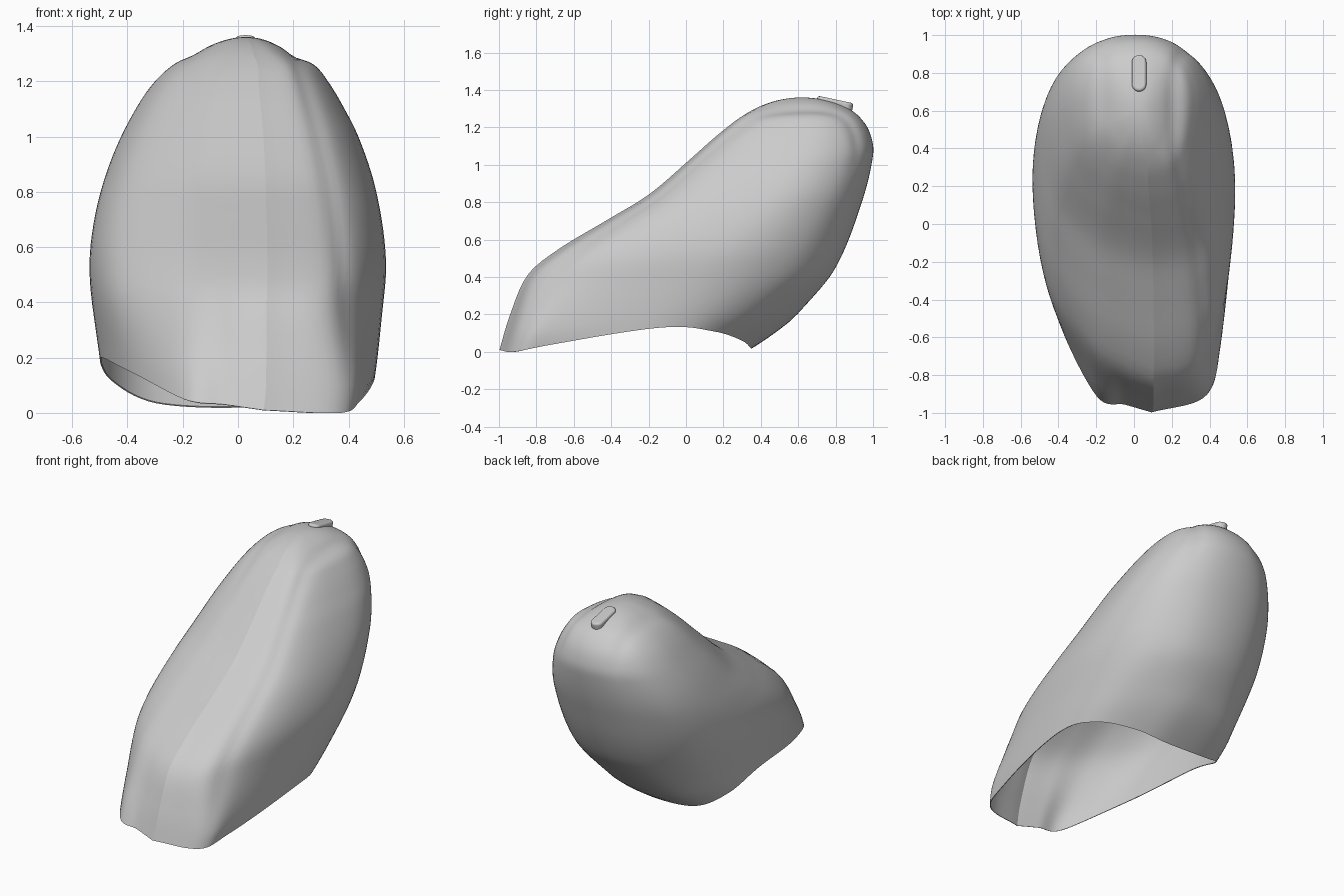
import bpy, bmesh, math
from mathutils import Vector

if "Cube" in bpy.data.objects:
    bpy.data.objects.remove(bpy.data.objects["Cube"])

HEIGHT = 1.36
STEPS = 8       # samples per section segment
ROWS = 56       # rings from rim to crown

grey = bpy.data.materials.new("plain_grey")
grey.use_nodes = True
grey.diffuse_color = (0.6, 0.6, 0.6, 1)
grey.node_tree.nodes["Principled BSDF"].inputs["Base Color"].default_value = (0.6, 0.6, 0.6, 1)


def depth(z):
    """Distance below the crown, spaced so that the dome stays round."""
    return math.sqrt(max(0.0, 1 - z / HEIGHT))


def profile(points):
    """Smooth curve through (z, value) pairs."""
    pts = sorted((depth(z), v) for z, v in points)
    n = len(pts)
    slope = []
    for i in range(n):
        a, b = pts[max(i - 1, 0)], pts[min(i + 1, n - 1)]
        slope.append((b[1] - a[1]) / (b[0] - a[0]))

    def value(z):
        q = depth(z)
        i = max(j for j in range(n - 1) if pts[j][0] <= q)
        (a, va), (b, vb) = pts[i], pts[i + 1]
        h = b - a
        t = (q - a) / h
        return (va * (1 + 2 * t) * (1 - t) ** 2 + vb * t * t * (3 - 2 * t)
                + h * t * (1 - t) * (slope[i] * (1 - t) - slope[i + 1] * t))
    return value


def spline(points):
    """Open curve through the section points, with a crease at its two ends."""
    p = [Vector(v) for v in points]
    p = [2 * p[0] - p[1]] + p + [2 * p[-1] - p[-2]]
    out = []
    for i in range(1, len(p) - 2):
        a, b, c, d = p[i - 1:i + 3]
        for k in range(STEPS):
            t = k / STEPS
            out.append(0.5 * (2 * b + (c - a) * t + (2 * a - 5 * b + 4 * c - d) * t * t
                              + (3 * b - a - 3 * c + d) * t ** 3))
    return out


# Outlines of the shell by height
front = profile([(0, -1), (.2, -.94), (.42, -.84), (.55, -.68), (.7, -.43), (.84, -.2),
                 (1.01, 0), (1.16, .17), (1.26, .3), (1.33, .44), (HEIGHT, .62)])
back = profile([(0, .33), (.1, .48), (.2, .6), (.45, .8), (.8, .94), (1.05, 1),
                (1.15, .99), (1.23, .95), (1.3, .87), (HEIGHT, .62)])
right = profile([(0, -.46), (.2, -.5), (.5, -.537), (.7, -.52), (.9, -.465), (1.1, -.37),
                 (1.2, -.3), (1.27, -.22), (1.32, -.12), (HEIGHT, .03)])
left = profile([(0, .46), (.1, .49), (.35, .52), (.55, .535), (.8, .5), (1, .435),
                (1.1, .385), (1.2, .325), (1.26, .275), (1.31, .18), (HEIGHT, .03)])

# Cross-sections around the shell: x, y, rim height at the foot; x, y higher up
foot = spline([(.2, -1, .01), (.8, -.88, 0), (.93, -.6, .04), (1, .1, .13), (.87, .5, .11),
               (.48, .82, .06), (.05, .98, .02), (-.64, .94, .035), (-.97, .6, .12), (-.99, .1, .2),
               (-.78, -.45, .15), (-.42, -.9, .05), (-.1, -.95, .03), (.2, -1, .01)])
body = spline([(.2, -1, 0), (.65, -.9, 0), (.9, -.5, 0), (1, .2, 0), (.84, .66, 0),
               (.48, .92, 0), (0, 1, 0), (-.5, .92, 0), (-.87, .66, 0), (-1, .2, 0),
               (-.85, -.4, 0), (-.45, -.78, 0), (-.1, -.92, 0), (.2, -1, 0)])


def finish(bm, name):
    bmesh.ops.recalc_face_normals(bm, faces=bm.faces)
    mesh = bpy.data.meshes.new(name)
    bm.to_mesh(mesh)
    bm.free()
    mesh.materials.append(grey)
    obj = bpy.data.objects.new(name, mesh)
    bpy.context.collection.objects.link(obj)
    return obj


def clamp(value):
    return max(0, min(value, 1))


# Shell: rings from the open rim up to the crown
bm = bmesh.new()
rings = []
for r in range(ROWS):
    q = 1 - r / ROWS
    ring = []
    for low, high in zip(foot, body):
        rim = max(low.z, 0)
        z = rim + (HEIGHT - rim) * (1 - q * q)
        w = clamp(z / .45)
        p = low.lerp(high, w * w * (3 - 2 * w))
        x0, x1, y0, y1 = right(z), left(z), front(z), back(z)
        ring.append(bm.verts.new(((x0 + x1) / 2 + p.x * (x1 - x0) / 2,
                                  (y0 + y1) / 2 + p.y * (y1 - y0) / 2, z)))
    rings.append(ring)
crown = bm.verts.new((.03, .62, HEIGHT))
count = len(foot)
for i in range(count):
    j = (i + 1) % count
    for a, b in zip(rings, rings[1:]):
        bm.faces.new((a[i], a[j], b[j], b[i]))
    bm.faces.new((rings[-1][i], rings[-1][j], crown))
bmesh.ops.recalc_face_normals(bm, faces=bm.faces)
bm.normal_update()

# Soft grooves that run up both sides of the crown panel and fade down the back
for v in bm.verts:
    x, y, z = v.co
    sweep = .2 * (z / 1.3) ** 2
    fade = clamp((z - .95) / .2) if v.normal.y > 0 else clamp(z / .4)
    strong = math.exp(-((x - .41 + sweep) / .03) ** 2) * fade
    faint = math.exp(-((x + .17) / .04) ** 2) * clamp((z - 1) / .25)
    v.co -= v.normal * (.009 * strong + .006 * faint)
for f in bm.faces:
    f.smooth = True
# Crisp rim and front crease
for e in bm.edges:
    if e.is_boundary:
        e.smooth = False
for a, b in zip(rings, rings[1:]):
    if a[0].co.z < 1.3:
        bm.edges.get((a[0], b[0])).smooth = False
shell = finish(bm, "shell")
wall = shell.modifiers.new("wall", "SOLIDIFY")
wall.thickness = .005
wall.offset = -1

# Crown tab: a rounded pill lying on the top
bm = bmesh.new()
outline = []
for end in (1, -1):
    for k in range(13):
        a = math.pi * k / 12
        outline.append(bm.verts.new((.038 * math.cos(a) * end,
                                     .06 * end + .038 * math.sin(a) * end, 0)))
base = bm.faces.new(outline)
top = bmesh.ops.extrude_face_region(bm, geom=[base])["geom"]
bmesh.ops.translate(bm, verts=[g for g in top if isinstance(g, bmesh.types.BMVert)], vec=(0, 0, .05))
for f in bm.faces:
    f.smooth = True
tab = finish(bm, "crown_tab")
tab.location = (.027, .79, 1.3)
tab.rotation_euler = (math.radians(-12), 0, 0)
edge = tab.modifiers.new("round_edge", "BEVEL")
edge.width = .012
edge.segments = 3

bpy.ops.object.select_all(action="DESELECT")
tab.select_set(True)
bpy.context.view_layer.objects.active = tab
bpy.ops.object.shade_smooth_by_angle(angle=math.radians(40))
